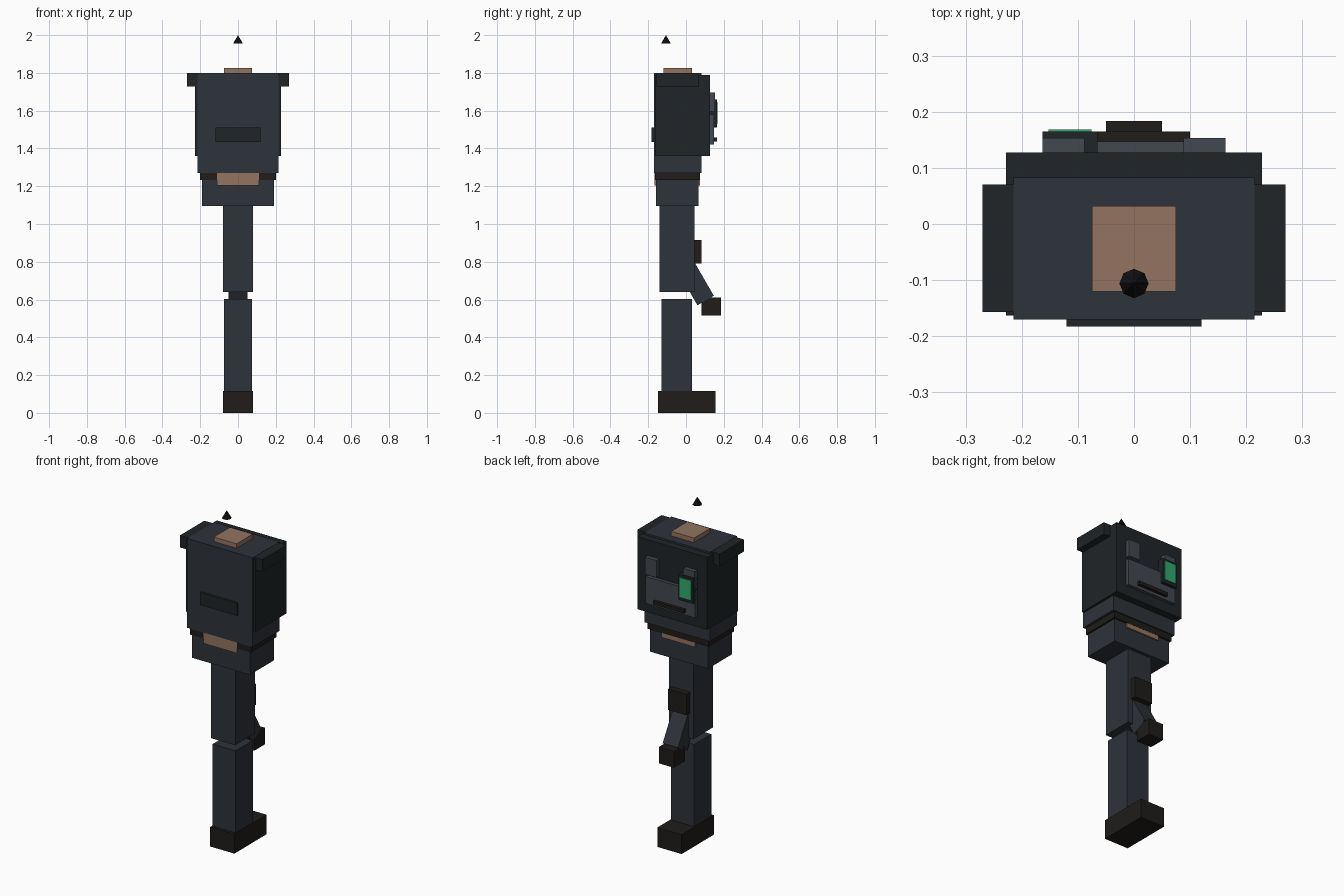
import bpy, math
from mathutils import Matrix

if "Cube" in bpy.data.objects:
    bpy.data.objects.remove(bpy.data.objects["Cube"])


def mat(name, r, g, b):
    m = bpy.data.materials.new(name)
    m.diffuse_color = (r, g, b, 1)
    m.use_nodes = True
    m.node_tree.nodes["Principled BSDF"].inputs["Base Color"].default_value = m.diffuse_color
    return m


CLOTH = mat("cloth", 0.027, 0.033, 0.043)
VEST = mat("vest", 0.014, 0.018, 0.021)
POUCH = mat("pouch", 0.055, 0.066, 0.08)
LEATHER = mat("leather", 0.014, 0.012, 0.010)
SKIN = mat("skin", 0.29, 0.175, 0.115)
SCREEN = mat("screen", 0.03, 0.40, 0.16)
BLACK = mat("black", 0.006, 0.006, 0.007)


def box(name, x, y, z, material):
    """Box from (min, max) ranges on each axis."""
    bpy.ops.mesh.primitive_cube_add(size=1)
    o = bpy.context.object
    o.name = name
    spans = (x, y, z)
    o.location = [(a + b) / 2 for a, b in spans]
    o.scale = [b - a for a, b in spans]
    o.data.materials.append(material)
    return o


def sym(w):
    return (-w, w)


# Boot and leg
box("boot", sym(0.08), (-0.148, 0.155), (0, 0.115), LEATHER)
box("shin", sym(0.075), (-0.13, 0.032), (0.11, 0.602), CLOTH)
box("thigh", sym(0.08), (-0.14, 0.046), (0.64, 1.10), CLOTH)

# Hips, belt and bare waist
box("hips", sym(0.19), (-0.16, 0.065), (1.095, 1.235), CLOTH)
box("belt", sym(0.20), (-0.165, 0.075), (1.232, 1.272), LEATHER)
box("waist_skin", sym(0.11), (-0.168, 0.074), (1.205, 1.271), SKIN)

# Torso, vest and neck
box("torso", sym(0.215), (-0.17, 0.083), (1.27, 1.80), CLOTH)
box("vest", sym(0.228), (-0.163, 0.127), (1.36, 1.79), VEST)
box("front_pouch", sym(0.12), (-0.183, -0.16), (1.435, 1.51), VEST)
box("neck", sym(0.075), (-0.12, 0.032), (1.78, 1.827), SKIN)

# Shoulder pads and small upper back pouches
for side, s in (("left", -1), ("right", 1)):
    box(side + "_shoulder_pad", sorted((s * 0.205, s * 0.27)), (-0.157, 0.07), (1.727, 1.799), VEST)
    box(side + "_back_pouch", sorted((s * 0.088, s * 0.163)), (0.12, 0.153), (1.595, 1.697), POUCH)

# Back panel, its strap and the screen device
box("back_panel", sym(0.163), (0.12, 0.147), (1.42, 1.58), POUCH)
box("back_strap", sym(0.10), (0.14, 0.165), (1.437, 1.458), LEATHER)
box("device", (-0.163, -0.065), (0.12, 0.165), (1.51, 1.66), VEST)
box("device_screen", (-0.152, -0.076), (0.16, 0.168), (1.53, 1.645), SCREEN)

# Bent limb behind the leg: cuff, slanted segment, end block
box("upper_cuff", sym(0.06), (0.02, 0.081), (0.79, 0.915), LEATHER)
limb = box("slanted_limb", sym(0.05), sym(0.05), (0, 0.26), CLOTH)
limb.matrix_world = (Matrix.Translation((0, 0.104, 0.595))
                     @ Matrix.Rotation(math.radians(30), 4, 'X')
                     @ Matrix.Translation((0, 0, 0.13))
                     @ Matrix.Diagonal((0.1, 0.1, 0.26, 1)))
box("limb_end", sym(0.05), (0.083, 0.184), (0.515, 0.612), LEATHER)

# Floating cone above the neck
bpy.ops.mesh.primitive_cone_add(vertices=8, radius1=0.026, radius2=0, depth=0.045,
                                location=(0, -0.106, 1.9775))
cone = bpy.context.object
cone.name = "top_cone"
cone.data.materials.append(BLACK)
